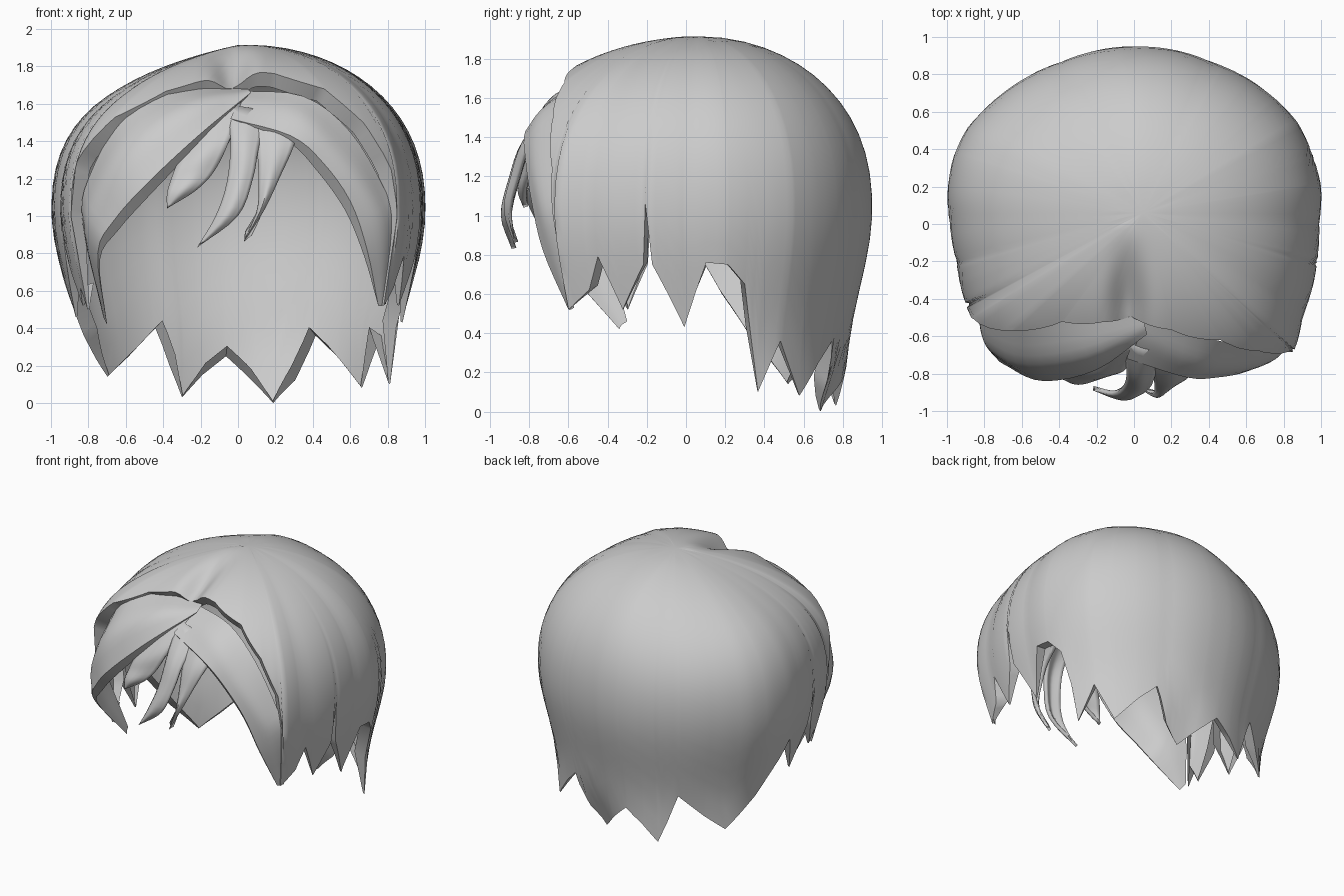
import bpy, bmesh, math
from mathutils import Vector

if "Cube" in bpy.data.objects:
    bpy.data.objects.remove(bpy.data.objects["Cube"])


def lerp_table(table, a):
    for (a0, v0), (a1, v1) in zip(table, table[1:]):
        if a0 <= a <= a1:
            return v0 + (v1 - v0) * (a - a0) / (a1 - a0)
    return table[-1][1]


def smooth(t):
    t = min(1, max(0, t))
    return t * t * (3 - 2 * t)


def make_grid(name, rows, closed=False, angle=40):
    bm = bmesh.new()
    vs = [[bm.verts.new(p) for p in row] for row in rows]
    n = len(rows[0])
    for r0, r1 in zip(vs, vs[1:]):
        for c in range(n if closed else n - 1):
            d = (c + 1) % n
            bm.faces.new((r0[c], r1[c], r1[d], r0[d]))
    bmesh.ops.remove_doubles(bm, verts=bm.verts, dist=0.0005)
    me = bpy.data.meshes.new(name)
    bm.to_mesh(me)
    bm.free()
    ob = bpy.data.objects.new(name, me)
    bpy.context.collection.objects.link(ob)
    bpy.ops.object.select_all(action='DESELECT')
    bpy.context.view_layer.objects.active = ob
    ob.select_set(True)
    bpy.ops.object.shade_smooth_by_angle(angle=math.radians(angle))
    return ob


def spline(pts, n):
    """Catmull-Rom curve through pts, n samples per span."""
    p = [Vector(q) for q in pts]
    p = [2 * p[0] - p[1]] + p + [2 * p[-1] - p[-2]]
    out = []
    for i in range(1, len(p) - 2):
        a, b, c, d = p[i - 1:i + 3]
        for k in range(n):
            t = k / n
            out.append(0.5 * (2 * b + (c - a) * t + (2 * a - 5 * b + 4 * c - d) * t * t
                              + (3 * b - a - 3 * c + d) * t ** 3))
    return out + [p[-2]]


def patch(name, rails, thick=0, rim=None):
    """Smooth sheet through rails (top to bottom, each left to right)."""
    cols = list(zip(*[spline(r, 4) for r in rails]))
    rows = [list(r) for r in zip(*[spline(c, 4) for c in cols])]
    if rim:  # folded-under lower edge, fading out at both ends
        n = len(rows[-1]) - 1
        rows.append([p + Vector(rim) * math.sin(math.pi * i / n) for i, p in enumerate(rows[-1])])
    ob = make_grid(name, rows)
    if thick:
        mod = ob.modifiers.new("thickness", 'SOLIDIFY')
        mod.thickness, mod.offset = thick, -1


def lock(name, left, right):
    """Pointed strand with a raised middle; both edges end in the tip."""
    mid = [((a[0] + b[0]) / 2, (a[1] + b[1]) / 2 - 0.03 * (i < len(left) - 1), (a[2] + b[2]) / 2)
           for i, (a, b) in enumerate(zip(left, right))]
    patch(name, list(zip(left, mid, right)), thick=0.025)


# Main cap: outline radius and hem height by angle around the head
RADIUS = [(-94.5, 1.0), (-73, 1.03), (-55, 1.09), (-46, 1.09), (-37.6, 1.09), (-29, 1.03),
          (-12, 1.0), (0, .99), (11, 1.02), (32, 1.03), (46, 1.0), (65, .96), (90, .95),
          (114, .95), (135, .99), (151, 1.03), (160, 1.03), (171, 1.01), (180, .985),
          (192, .97), (207, 1.0), (211, 1.04), (221, 1.06), (233.5, 1.0), (251, .97), (265.5, 1.0)]
HEM = [(-94.5, 1.8), (-73, 1.76), (-55, 1.68), (-46, 1.5), (-40, 1.25), (-38.6, 1.0), (-38, .52),
       (-31, .62), (-27, .79), (-21, .52), (-13.2, .75), (-12, 1.06), (-10.5, .75), (-1, .43),
       (6, .76), (12.5, .75), (18, .65), (21, .4), (24, .1), (32, .36), (41, .08), (52, .25),
       (61, .36), (67, .12), (75, 0), (85, .12), (95, .25), (104, .15), (112, .03), (117, .2),
       (122, .4), (134, .25), (144, .14), (158, .36), (169, .6), (174, .74), (181, .46),
       (190, .74), (192, 1.0), (193.5, .74), (200, .52), (203, .62), (205, .5), (206.5, 1.0),
       (210.5, 1.3), (221, 1.56), (233.5, 1.71), (251, 1.76), (265.5, 1.8)]
# folded lip: deep along the front edge and in the notches, none at the tips
LIP = [(a, .012 if 0 < i < len(HEM) - 1 and HEM[i - 1][1] > z < HEM[i + 1][1] else .085)
       for i, (a, z) in enumerate(HEM)]
TOP = 1.915


def cap_point(az, z):
    if z > 1.03:
        f = math.sqrt(max(0, 1 - ((z - 1.03) / (TOP - 1.03)) ** 2.3))
    else:
        f = 1 - .14 * smooth((1.03 - z) / .8)
    r = lerp_table(RADIUS, az) * f
    # nape strand tucks inwards
    r -= .12 * smooth((.35 - z) / .35) * math.exp(-((az - 75) / 14) ** 2)
    x = r * math.cos(math.radians(az)) + .05 * (1 - f)
    y = r * math.sin(math.radians(az)) + .06 * (1 - f)
    # parting groove and the slightly lower left side
    z -= .11 * math.exp(-((x + .03) / .09) ** 2) * smooth((-.02 - y) / .45)
    if x < 0:
        z -= .18 * -x * max(0, 1 + x) * min(1, max(0, (z - 1) / .7))
    return Vector((x, y, z))


angles = sorted({a for a, _ in HEM[:-1]} | set(range(-93, 265, 3)))
centre = Vector((0, .03, .9))
rows = []
N = 20
for k in range(N + 1):
    rows.append([cap_point(a, TOP - (TOP - lerp_table(HEM, a)) * (k / N) ** 1.8) for a in angles])
rows.append([p + (centre - p) * lerp_table(LIP, a) for a, p in zip(angles, rows[-1])])
make_grid("hair_cap", rows, closed=True, angle=50)

# Swept fringe on the left of the parting
patch("left_fringe", [
    [(-.72, -.30, .46), (-.83, -.43, .95), (-.80, -.48, 1.2), (-.6, -.53, 1.54), (-.3, -.5, 1.67), (.05, -.5, 1.68)],
    [(-.71, -.33, .44), (-.81, -.57, .88), (-.76, -.67, 1.1), (-.57, -.75, 1.38), (-.25, -.7, 1.59), (.06, -.55, 1.67)],
    [(-.70, -.34, .42), (-.75, -.67, .8), (-.66, -.77, .98), (-.48, -.84, 1.18), (-.2, -.78, 1.44), (.07, -.59, 1.66)],
], rim=(.02, .05, -.06))

# Swept fringe on the right of the parting
patch("right_fringe", [
    [(.0, -.5, 1.67), (.35, -.6, 1.64), (.6, -.65, 1.45), (.78, -.65, 1.15), (.84, -.63, .95), (.79, -.57, .53)],
    [(.0, -.6, 1.62), (.33, -.74, 1.54), (.55, -.77, 1.33), (.72, -.74, 1.08), (.78, -.69, .87), (.77, -.59, .52)],
    [(-.04, -.72, 1.52), (.28, -.82, 1.43), (.45, -.82, 1.29), (.6, -.79, 1.08), (.69, -.73, .82), (.75, -.6, .52)],
], rim=(-.03, .05, -.05))

# Pointed strands hanging over the forehead
tip = (-.38, -.83, 1.04)
lock("forehead_lock_left",
     [(-.26, -.72, 1.42), (-.33, -.79, 1.27), (-.36, -.81, 1.19), (-.38, -.83, 1.12), tip],
     [(.02, -.62, 1.62), (-.04, -.77, 1.42), (-.12, -.81, 1.25), (-.22, -.83, 1.14), tip])
tip = (-.22, -.89, .83)
lock("forehead_lock_middle",
     [(-.06, -.62, 1.6), (-.04, -.79, 1.4), (-.06, -.87, 1.18), (-.12, -.91, 1.0), tip],
     [(.16, -.66, 1.56), (.11, -.82, 1.36), (.08, -.88, 1.2), (0, -.92, 1.0), tip])
tip = (.03, -.88, .86)
lock("forehead_lock_right",
     [(.06, -.66, 1.57), (.1, -.81, 1.36), (.11, -.87, 1.18), (.1, -.9, 1.03), tip],
     [(.32, -.72, 1.51), (.3, -.81, 1.38), (.23, -.86, 1.22), (.14, -.9, 1.03), tip])
